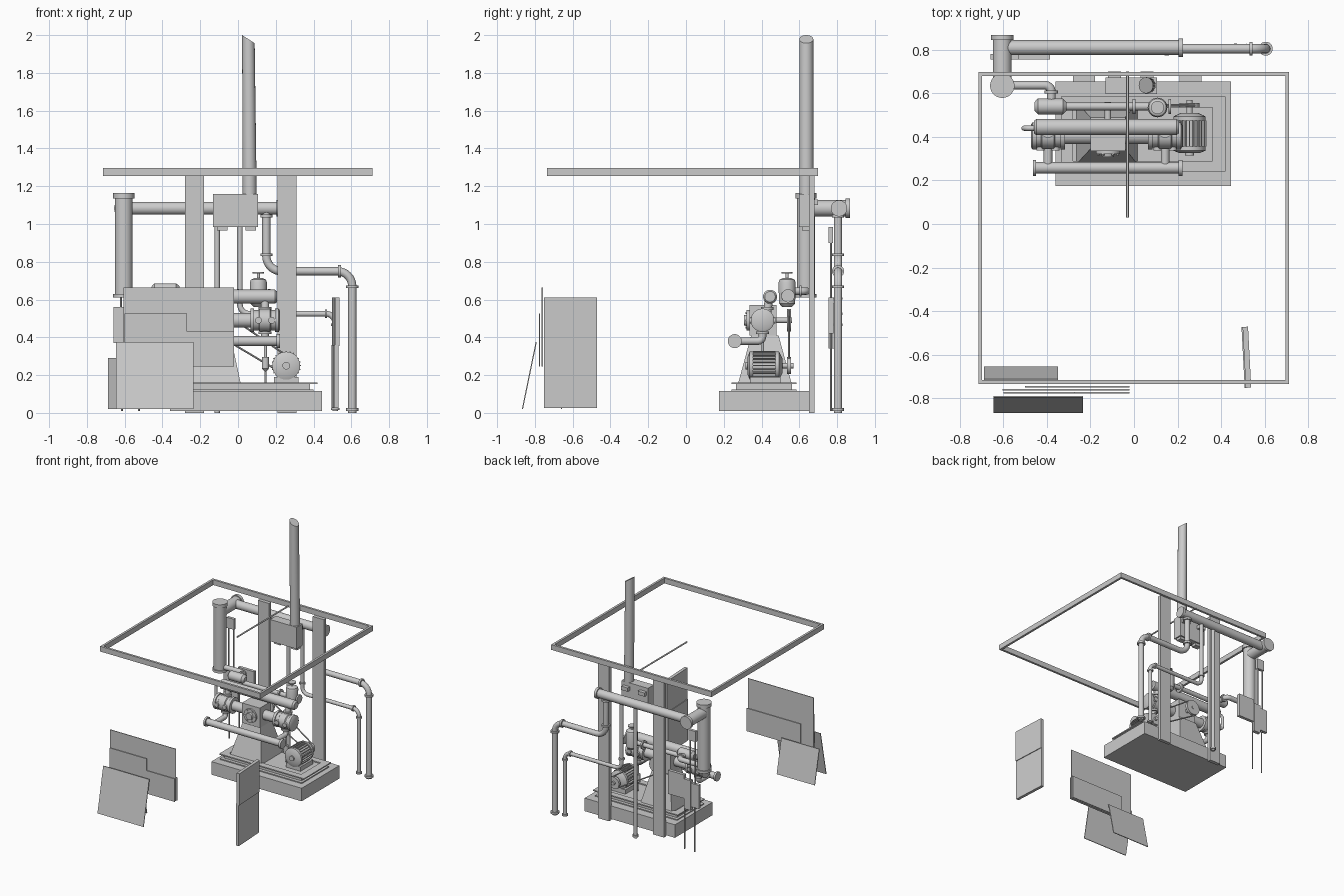
import bpy, bmesh, math
from mathutils import Vector, Matrix

if "Cube" in bpy.data.objects:
    bpy.data.objects.remove(bpy.data.objects["Cube"])


def add(name, bm, smooth=False):
    me = bpy.data.meshes.new(name)
    bmesh.ops.recalc_face_normals(bm, faces=bm.faces[:])
    bm.to_mesh(me)
    bm.free()
    ob = bpy.data.objects.new(name, me)
    bpy.context.collection.objects.link(ob)
    if smooth:
        bpy.ops.object.select_all(action='DESELECT')
        bpy.context.view_layer.objects.active = ob
        ob.select_set(True)
        bpy.ops.object.shade_smooth_by_angle(angle=math.radians(35))
    return ob


def box(name, x0, x1, y0, y1, z0, z1, top=None):
    """Box by limits; top = (x0, x1, y0, y1) makes a taper."""
    bm = bmesh.new()
    t = top or (x0, x1, y0, y1)
    lo = [bm.verts.new(p) for p in ((x0, y0, z0), (x1, y0, z0), (x1, y1, z0), (x0, y1, z0))]
    hi = [bm.verts.new(p) for p in ((t[0], t[2], z1), (t[1], t[2], z1), (t[1], t[3], z1), (t[0], t[3], z1))]
    bm.faces.new(lo)
    bm.faces.new(hi)
    for i in range(4):
        j = (i + 1) % 4
        bm.faces.new((lo[i], lo[j], hi[j], hi[i]))
    return add(name, bm)


def lathe(name, origin, axis, profile, n=32):
    """Solid of revolution; profile = (distance along axis, radius)."""
    rot = Vector((0, 0, 1)).rotation_difference(Vector(axis)).to_matrix()
    bm = bmesh.new()
    rings = [[bm.verts.new(Vector(origin) + rot @ Vector((r * math.cos(a), r * math.sin(a), d)))
              for a in (2 * math.pi * i / n for i in range(n))] for d, r in profile]
    for a, b in zip(rings, rings[1:]):
        for i in range(n):
            bm.faces.new((a[i], a[(i + 1) % n], b[(i + 1) % n], b[i]))
    bm.faces.new(rings[0])
    bm.faces.new(rings[-1])
    return add(name, bm, True)


def cyl(name, a, b, r, n=32):
    d = Vector(b) - Vector(a)
    return lathe(name, a, d.normalized(), [(0, r), (d.length, r)], n)


def pipe(name, pts, r, bend=0.05):
    """Round pipe through the points with filleted corners."""
    pts = [Vector(p) for p in pts]
    path = [pts[0]]
    for p, c, q in zip(pts, pts[1:], pts[2:]):
        a, b = c + (p - c).normalized() * bend, c + (q - c).normalized() * bend
        o = a + b - c
        for i in range(9):
            t = i / 8 * math.pi / 2
            path.append(o + (a - o) * math.cos(t) + (b - o) * math.sin(t))
    path.append(pts[-1])
    cu = bpy.data.curves.new(name, 'CURVE')
    cu.dimensions = '3D'
    cu.bevel_depth, cu.bevel_resolution, cu.use_fill_caps = r, 4, True
    sp = cu.splines.new('POLY')
    sp.points.add(len(path) - 1)
    for s, p in zip(sp.points, path):
        s.co = (*p, 1)
    ob = bpy.data.objects.new(name, cu)
    bpy.context.collection.objects.link(ob)
    bpy.ops.object.select_all(action='DESELECT')
    ob.select_set(True)
    bpy.context.view_layer.objects.active = ob
    bpy.ops.object.convert(target='MESH')


X, Y, Z = (1, 0, 0), (0, 1, 0), (0, 0, 1)

# Overhead square frame, columns and cross rod
for i, (y0, y1) in enumerate(((-.735, -.717), (.68, .698))):
    box(f"frame_bar_x_{i}", -.715, .713, y0, y1, 1.255, 1.297)
for i, (x0, x1) in enumerate(((-.715, -.697), (.695, .713))):
    box(f"frame_bar_y_{i}", x0, x1, -.717, .68, 1.255, 1.297)
for i, x in enumerate((-.28, .21)):
    box(f"column_{i}", x, x + .1, .652, .68, 0, 1.255)
cyl("cross_rod", (-.03, .03, 1.262), (-.03, .7, 1.262), .006, 12)

# Plinth and skid
box("plinth", -.36, .445, .175, .655, .01, .115)
box("skid_web", -.31, .38, .265, .56, .115, .152)
box("skid_bottom_flange", -.33, .40, .24, .585, .115, .123)
for i, (x0, x1, y0, y1) in enumerate(((-.335, .42, .24, .29), (-.335, .42, .535, .585),
                                      (-.335, -.28, .29, .535), (.36, .42, .29, .535))):
    box(f"skid_top_flange_{i}", x0, x1, y0, y1, .152, .161)

# Compressor pedestal and crankcase
box("pedestal", -.265, .015, .275, .56, .152, .41, (-.2, -.04, .345, .49))
box("crankcase", -.2, -.04, .335, .48, .41, .57)
lathe("crankcase_cover", (-.12, .336, .49), (0, -1, 0), [(0, .055), (.015, .055), (.015, .03), (.028, .027)])
for i in range(6):
    a = i * math.pi / 3
    p = Vector((-.12 + .045 * math.cos(a), .325, .49 + .045 * math.sin(a)))
    cyl(f"cover_bolt_{i}", p, p + Vector((0, -.01, 0)), .006, 6)

# Opposed compressor cylinders with neck, flanges and valve caps
for side, xc, s in (("left", -.395, -1), ("right", .143, 1)):
    cyl(f"neck_{side}", (-.12, .405, .49), (xc, .405, .49), .038)
    lathe(f"cylinder_{side}", (xc - s * .078, .405, .49), (s, 0, 0),
          [(0, .062), (.02, .062), (.02, .054), (.045, .054), (.05, .06), (.105, .06), (.11, .054),
           (.13, .054), (.13, .062), (.15, .062), (.157, .05)])
    for j, dx in enumerate((-.035, .035)):
        for k, dy in enumerate((-1, 1)):
            cyl(f"valve_{side}_{j}{k}", (xc + dx, .405 + dy * .05, .49), (xc + dx, .405 + dy * .068, .49), .018, 16)
    cyl(f"upper_riser_{side}", (xc, .43, .53), (xc, .44, .61), .022, 20)
    cyl(f"upper_riser_flange_{side}", (xc, .43, .545), (xc, .43, .56), .034, 20)
    pipe(f"lower_branch_{side}", [(xc, .26, .38), (xc, .405, .38), (xc, .405, .45)], .02, .025)
    cyl(f"lower_branch_flange_{side}", (xc, .405, .418), (xc, .405, .432), .034, 20)
pipe("left_cylinder_hook", [(-.46, .44, .49), (-.505, .44, .49), (-.505, .44, .61), (-.45, .44, .61)], .012, .03)

# Upper intercooler and lower manifold
lathe("upper_intercooler", (-.46, .445, .615), X, [(0, .028), (.012, .037), (.655, .037), (.667, .028)])
lathe("lower_manifold", (-.465, .258, .38), X,
      [(0, .037), (.015, .037), (.015, .026), (.67, .026), (.67, .037), (.687, .037)])

# Pulsation vessels and link pipe
lathe("right_vessel", (.108, .535, .56), Z,
      [(0, .025), (.02, .043), (.13, .045), (.145, .04), (.155, .02), (.155, .008), (.178, .008),
       (.178, .03), (.186, .03)])
lathe("left_vessel", (-.457, .54, .65), X, [(0, .02), (.015, .036), (.13, .036), (.147, .02)])
pipe("vessel_link", [(-.33, .54, .62), (.11, .54, .62)], .018)
for i, x in enumerate((.0, .165)):
    cyl(f"vessel_flange_{i}", (x - .006, .54, .62), (x + .006, .54, .62), .035, 20)
pipe("vessel_to_tank", [(-.38, .55, .645), (-.38, .637, .645), (-.6, .637, .645)], .02, .03)
cyl("vessel_outlet_flange", (-.38, .6, .645), (-.38, .612, .645), .03, 20)

# Drive motor on the skid, fins along the shell
lathe("motor_body", (.255, .325, .25), Y, [(0, .045), (.012, .074), (.03, .074), (.03, .066),
      (.15, .066), (.15, .074), (.168, .074), (.185, .04), (.185, .014), (.245, .014)])
bm = bmesh.new()
for i in range(24):
    m = Matrix.Translation((.255, .415, .25)) @ Matrix.Rotation(i * math.pi / 12, 4, 'Y') \
        @ Matrix.Translation((0, 0, .069)) @ Matrix.Diagonal((.005, .12, .018, 1))
    bmesh.ops.create_cube(bm, size=1, matrix=m)
add("motor_fins", bm)
box("motor_foot", .19, .32, .34, .5, .155, .19)
cyl("motor_front_hub", (.255, .315, .25), (.255, .33, .25), .02, 20)

# Belt drive at the back
cyl("drive_pulley", (.255, .535, .25), (.255, .555, .25), .045)
cyl("flywheel", (-.12, .535, .49), (-.12, .555, .49), .06)
cyl("crankshaft", (-.12, .47, .49), (-.12, .56, .49), .015, 16)
n = Vector((.24, 0, .375)).normalized()
for i, s in enumerate((-1, 1)):
    cyl(f"belt_{i}", Vector((-.12, .545, .49)) + n * .06 * s, Vector((.255, .545, .25)) + n * .045 * s, .005, 8)
lathe("drain_trap", (.145, .405, .16), Z, [(0, .005), (.06, .005), (.075, .019), (.135, .019), (.135, .008), (.23, .008)], 16)

# Tall separator tank and overhead main
lathe("separator_tank", (-.605, .635, .61), Z, [(0, .056), (.02, .056), (.02, .047), (.525, .047), (.525, .056), (.553, .056)])
lathe("tank_cross_pipe", (-.605, .635, 1.083), Y, [(0, .043), (.21, .043), (.21, .051), (.232, .051)])
lathe("overhead_main", (-.6, .81, 1.083), X, [(0, .034), (.035, .034), (.805, .034), (.805, .043), (.825, .043)])

# Service pipes behind the columns
pipe("large_service_pipe", [(.15, .805, 1.08), (.15, .805, .75), (.605, .805, .75), (.605, .805, 0)], .022, .08)
for i, (p, ax) in enumerate((((.15, .805, 1.035), Z), ((.15, .805, .83), Z), ((.53, .805, .75), X),
                             ((.605, .805, .66), Z), ((.605, .805, .01), Z))):
    lathe(f"large_pipe_flange_{i}", p, ax, [(0, .032), (.015, .032)], 24)
pipe("small_service_pipe", [(.01, .805, 1.08), (.01, .805, .525), (.515, .805, .525), (.515, .805, .01)], .015, .05)
for i, (p, ax) in enumerate((((.01, .805, .6), Z), ((.46, .805, .525), X),
                             ((.515, .805, .46), Z), ((.515, .805, .015), Z))):
    lathe(f"small_pipe_flange_{i}", p, ax, [(0, .023), (.012, .023)], 24)
cyl("drain_riser", (-.11, .8, 0), (-.11, .8, 1.08), .014, 20)
cyl("drain_riser_foot", (-.11, .8, .01), (-.11, .8, .025), .022, 20)

# Header box and slant cut exhaust stack
box("header_box", -.132, .105, .597, .672, .985, 1.16)
for i, x in enumerate((-.11, .04)):
    box(f"header_nub_{i}", x, x + .055, .615, .66, .965, .985)
    box(f"header_clip_{i}", x - .01, x + .05, .672, .70, 1.1, 1.13)
stack = cyl("exhaust_stack", (.062, .637, 1.16), (.062, .637, 2), .037)
for v in stack.data.vertices:
    if v.co.z > 1.9:
        v.co.x = .055 + (v.co.x - .062) * .9
        v.co.z = 2 - (v.co.x - .022) * .65

# Electrical boxes at the back left
box("junction_box", -.63, -.565, .755, .778, .9, .985)
box("switch_box_wide", -.53, -.385, .755, .78, .42, .61)
box("switch_box_mid", -.59, -.53, .755, .783, .34, .58)
box("switch_box_tall", -.66, -.59, .755, .78, .37, .56)
for i, x in enumerate((-.62, -.575)):
    cyl(f"conduit_{i}", (x, .767, .5), (x, .767, .92), .006, 10)
for i, x in enumerate((-.615, -.525)):
    cyl(f"conduit_leg_{i}", (x, .767, .01), (x, .767, .45), .005, 10)

# Loose front panels, some leaning
box("front_panel_back", -.605, -.02, -.764, -.758, .245, .665)
box("front_panel_low", -.5, -.02, -.75, -.744, .245, .43)
box("front_panel_mid", -.6, -.27, -.778, -.772, .245, .525)
box("front_panel_right", -.27, -.02, -.778, -.772, .245, .43)
box("leaning_panel", -.645, -.235, -.869, -.863, .02, .375, (-.645, -.235, -.796, -.79))
box("rear_leaning_panel", -.688, -.35, -.662, -.655, .02, .29, (-.688, -.35, -.72, -.713))

# Double side panel, slightly turned
for nm, x0, x1, z0, z1 in (("lower", -.017, .007, .025, .36), ("upper", -.012, .013, .355, .61)):
    ob = box(f"side_panel_{nm}", x0, x1, -.14, .14, z0, z1)
    ob.data.transform(Matrix.Translation((.518, -.612, 0)) @ Matrix.Rotation(math.radians(3), 4, 'Z'))
